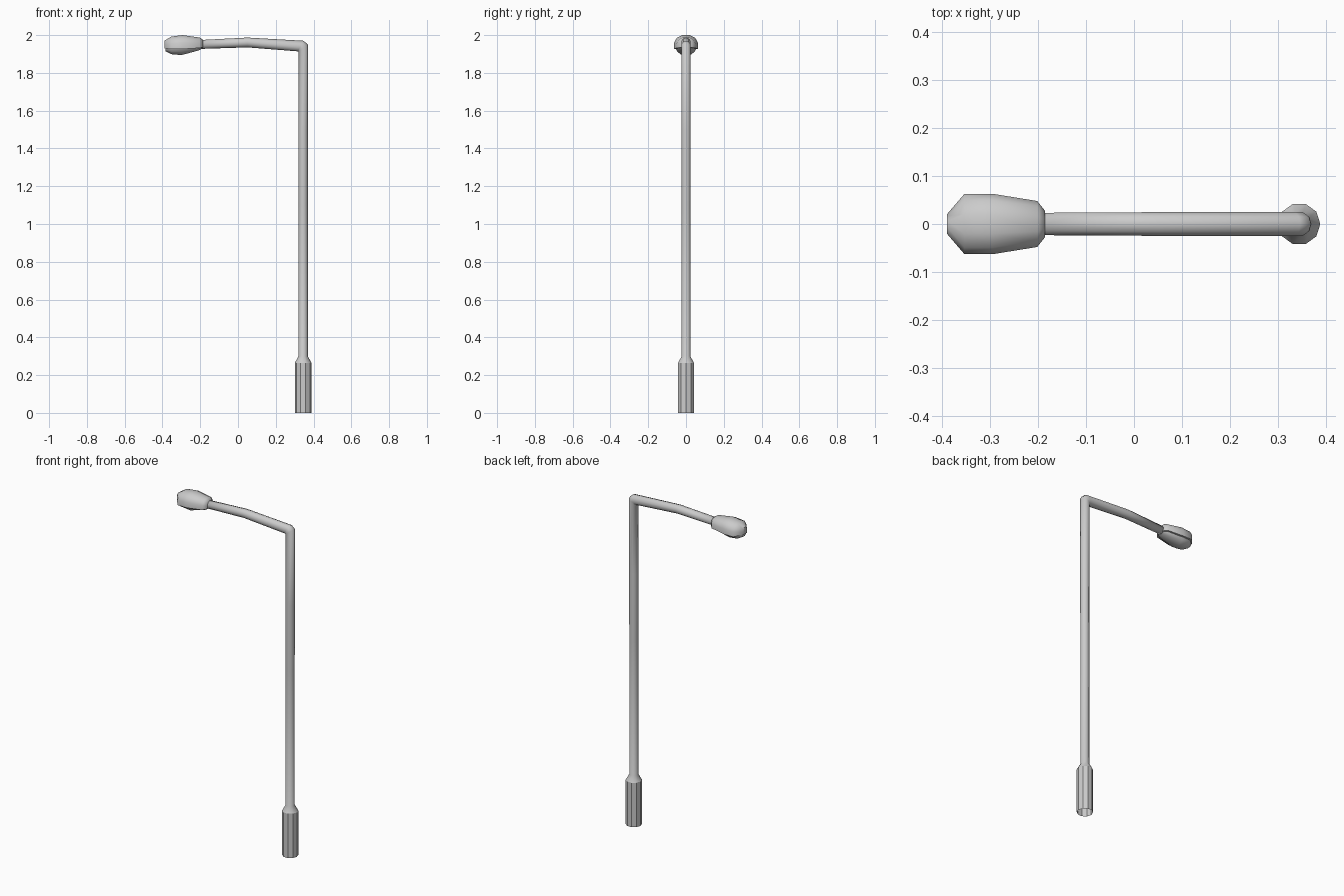
import bpy, bmesh
from math import sin, cos, pi

if "Cube" in bpy.data.objects:
    bpy.data.objects.remove(bpy.data.objects["Cube"])


def loft(name, rings, cap_start=True, cap_end=True, flat=lambda f: False, angle=None):
    """Skin a list of equal-length point rings into one object."""
    bm = bmesh.new()
    vs = [[bm.verts.new(p) for p in r] for r in rings]
    n = len(vs[0])
    for a, b in zip(vs, vs[1:]):
        for i in range(n):
            j = (i + 1) % n
            bm.faces.new((a[i], a[j], b[j], b[i]))
    if cap_start:
        bm.faces.new(vs[0][::-1])
    if cap_end:
        bm.faces.new(vs[-1])
    bmesh.ops.recalc_face_normals(bm, faces=bm.faces)
    for f in bm.faces:
        f.smooth = not flat(f)
    mesh = bpy.data.meshes.new(name)
    bm.to_mesh(mesh)
    bm.free()
    ob = bpy.data.objects.new(name, mesh)
    bpy.context.collection.objects.link(ob)
    if angle:
        bpy.ops.object.select_all(action='DESELECT')
        bpy.context.view_layer.objects.active = ob
        ob.select_set(True)
        bpy.ops.object.shade_smooth_by_angle(angle=angle)
    return ob


def tube_ring(inner, outer, ry, n=10):
    """Ring spanned by an inner and an outer point in the xz plane."""
    (ax, az), (bx, bz) = inner, outer
    pts = []
    for i in range(n):
        t = 2 * pi * i / n
        c = cos(t) / 2
        pts.append(((ax + bx) / 2 + (bx - ax) * c, ry * sin(t),
                    (az + bz) / 2 + (bz - az) * c))
    return pts


# Pole: wide base sleeve, collar, shaft, mitred elbow, bowed arm
PX = 0.345
rings = [tube_ring((PX - r, z), (PX + r, z), r)
         for z, r in ((0, .044), (.265, .044), (.30, .0245), (1.1, .0245), (1.5, .0255))]
rings += [tube_ring(a, b, ry) for a, b, ry in (
    ((.320, 1.912), (.370, 1.950), .026),
    ((.317, 1.914), (.347, 1.970), .026),
    ((.050, 1.935), (.050, 1.987), .026),
    ((-.200, 1.927), (-.200, 1.974), .0245))]
loft("pole_and_arm", rings, cap_start=False,
     flat=lambda f: f.calc_center_median().z < .27)

# Lamp head: half sections lofted along x, upper housing and lower lens
HOUSING = ((1, 0), (1, .45), (.78, .8), (.32, 1))
LENS = ((1, 0), (.85, .5), (.4, 1))


def head_rings(stations, half):
    section = list(half) + [(-y, z) for y, z in reversed(half)]
    return [[(x, y * w, seam + z * (end - seam)) for y, z in section]
            for x, w, seam, end in stations]


# x, half width, seam height, top height
loft("lamp_housing", head_rings((
    (-.390, .021, 1.930, 1.970),
    (-.354, .063, 1.926, 1.992),
    (-.295, .063, 1.926, 2.000),
    (-.202, .048, 1.932, 1.987),
    (-.186, .028, 1.935, 1.975)), HOUSING), angle=0.9)

# x, half width, seam height, bottom height
loft("lamp_lens", head_rings((
    (-.384, .022, 1.931, 1.914),
    (-.352, .052, 1.929, 1.899),
    (-.300, .054, 1.929, 1.894),
    (-.208, .040, 1.933, 1.919),
    (-.190, .024, 1.936, 1.928)), LENS), angle=0.9)
